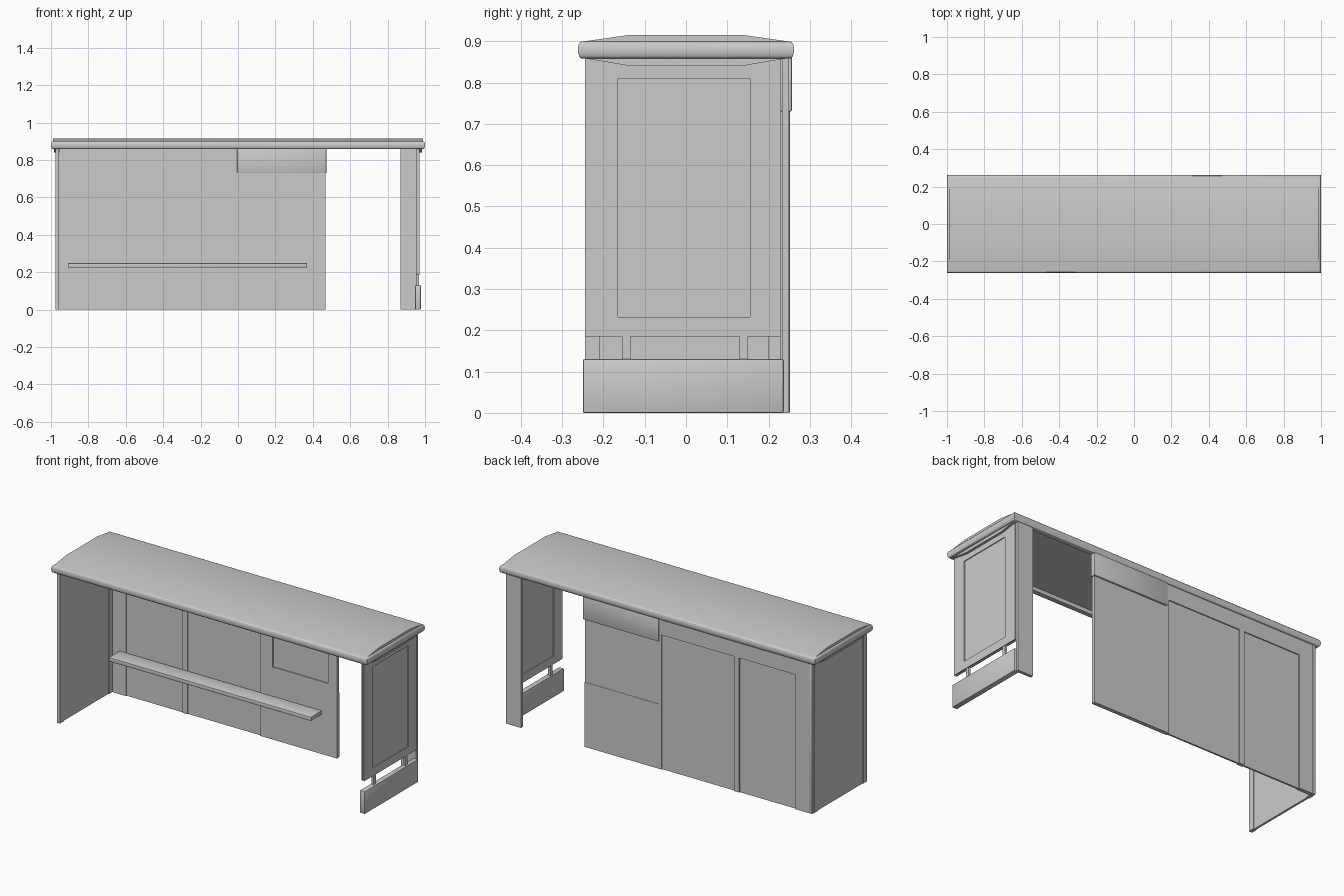
import bpy, bmesh, math

if "Cube" in bpy.data.objects:
    bpy.data.objects.remove(bpy.data.objects["Cube"])


def finish(name, bm, smooth=False):
    bmesh.ops.recalc_face_normals(bm, faces=bm.faces[:])
    me = bpy.data.meshes.new(name)
    bm.to_mesh(me)
    bm.free()
    ob = bpy.data.objects.new(name, me)
    bpy.context.collection.objects.link(ob)
    if smooth:
        bpy.ops.object.select_all(action='DESELECT')
        ob.select_set(True)
        bpy.context.view_layer.objects.active = ob
        bpy.ops.object.shade_smooth_by_angle(angle=math.radians(40))
    return ob


def box(name, x0, x1, y0, y1, z0, z1, bevel=0):
    bm = bmesh.new()
    bmesh.ops.create_cube(bm, size=1)
    for v in bm.verts:
        v.co = ((x0 + x1) / 2 + v.co.x * (x1 - x0),
                (y0 + y1) / 2 + v.co.y * (y1 - y0),
                (z0 + z1) / 2 + v.co.z * (z1 - z0))
    if bevel:
        bmesh.ops.bevel(bm, geom=bm.edges[:], offset=bevel, segments=2,
                        profile=0.5, affect='EDGES')
    return finish(name, bm, bool(bevel))


def extrude_x(name, profile, x0, x1):
    """Extrude a (y, z) profile along x."""
    bm = bmesh.new()
    f = bm.faces.new([bm.verts.new((x0, y, z)) for y, z in profile])
    new = bmesh.ops.extrude_face_region(bm, geom=[f])["geom"]
    for v in new:
        if isinstance(v, bmesh.types.BMVert):
            v.co.x = x1
    return finish(name, bm, True)


def frame(name, axis, outer, inner, d0, d1):
    """Rectangular frame of four bars; axis is the thin direction."""
    a0, a1, z0, z1 = outer
    b0, b1, w0, w1 = inner
    bars = [(a0, b0, z0, z1), (b1, a1, z0, z1), (b0, b1, z0, w0), (b0, b1, w1, z1)]
    for i, (p, q, r, s) in enumerate(bars):
        n = f"{name}_{i + 1}"
        if axis == 'x':
            box(n, d0, d1, p, q, r, s)
        else:
            box(n, p, q, d0, d1, r, s)


# Roof rim: stacked rectangular rings with a bullnose edge, hollow below
rings = [(0.035, 0.880), (0.035, 0.858)]
for i in range(9):
    a = -math.pi / 2 + math.pi * i / 8
    rings.append((0.010 - 0.010 * math.cos(a), 0.879 + 0.021 * math.sin(a)))
bm = bmesh.new()
loops = []
for inset, z in rings:
    hx, hy = 1.0 - inset, 0.262 - inset
    loops.append([bm.verts.new((sx * hx, sy * hy, z))
                  for sx, sy in ((-1, -1), (1, -1), (1, 1), (-1, 1))])
for lo, hi in zip(loops, loops[1:]):
    for i in range(4):
        j = (i + 1) % 4
        bm.faces.new((lo[i], lo[j], hi[j], hi[i]))
bm.faces.new(loops[0])
bm.faces.new(loops[-1])
finish("roof_rim", bm, True)

# Shallow crowned roof top and matching trims under both ends
extrude_x("roof_top", [(-0.253, 0.899), (0.253, 0.899), (0.14, 0.915), (-0.14, 0.915)],
          -0.99, 0.99)
for side, s in (("left", -1), ("right", 1)):
    extrude_x(f"roof_end_trim_{side}",
              [(-0.253, 0.860), (0.253, 0.860), (0.14, 0.841), (-0.14, 0.841)],
              s * 0.955, s * 0.985)

# Left end wall with edge posts
box("left_wall", -0.972, -0.960, -0.235, 0.235, 0, 0.862)
box("left_front_post", -0.976, -0.956, -0.245, -0.21, 0, 0.862)
box("left_back_post", -0.976, -0.956, 0.20, 0.232, 0, 0.862)
box("left_corner_post", -0.976, -0.956, 0.236, 0.252, 0, 0.862, 0.004)

# Back wall, glazed section
box("back_corner_strip", -0.956, -0.87, 0.228, 0.25, 0, 0.862)
box("back_header", -0.87, 0.0, 0.228, 0.25, 0.77, 0.862)
box("back_panel_left", -0.87, -0.50, 0.234, 0.244, 0, 0.77)
box("back_panel_right", -0.49, -0.015, 0.234, 0.244, 0, 0.77)
box("back_mullion", -0.512, -0.48, 0.228, 0.25, 0, 0.77)
box("back_edge_post", -0.02, 0.0, 0.228, 0.25, 0, 0.77)

# Back wall, solid section with notice board
box("back_lower_panel", 0.0, 0.467, 0.228, 0.250, 0, 0.37)
box("back_middle_panel", 0.0, 0.467, 0.234, 0.248, 0.37, 0.73)
frame("notice_frame", 'y', (0.0, 0.467, 0.37, 0.73), (0.06, 0.41, 0.415, 0.69),
      0.228, 0.235)
box("back_top_block", -0.005, 0.473, 0.225, 0.257, 0.73, 0.862, 0.004)

# Right rear post strip
box("right_back_strip", 0.87, 0.966, 0.232, 0.25, 0, 0.862)

# Right end panel with recessed centre
box("right_panel_core", 0.958, 0.966, -0.24, 0.225, 0.19, 0.862)
for side, x in (("inner", 0.953), ("outer", 0.965)):
    frame(f"right_frame_{side}", 'x', (-0.245, 0.23, 0.185, 0.862),
          (-0.165, 0.155, 0.232, 0.81), x, x + 0.006)

# Right kick board and its struts
box("right_kick_board", 0.947, 0.978, -0.25, 0.236, 0, 0.13, 0.004)
for i, y in enumerate((-0.145, 0.14)):
    box(f"right_strut_{i + 1}", 0.954, 0.968, y - 0.01, y + 0.01, 0.12, 0.19)

# Bench fixed to the back wall
box("bench_seat", -0.91, 0.37, 0.13, 0.23, 0.225, 0.248, 0.003)
